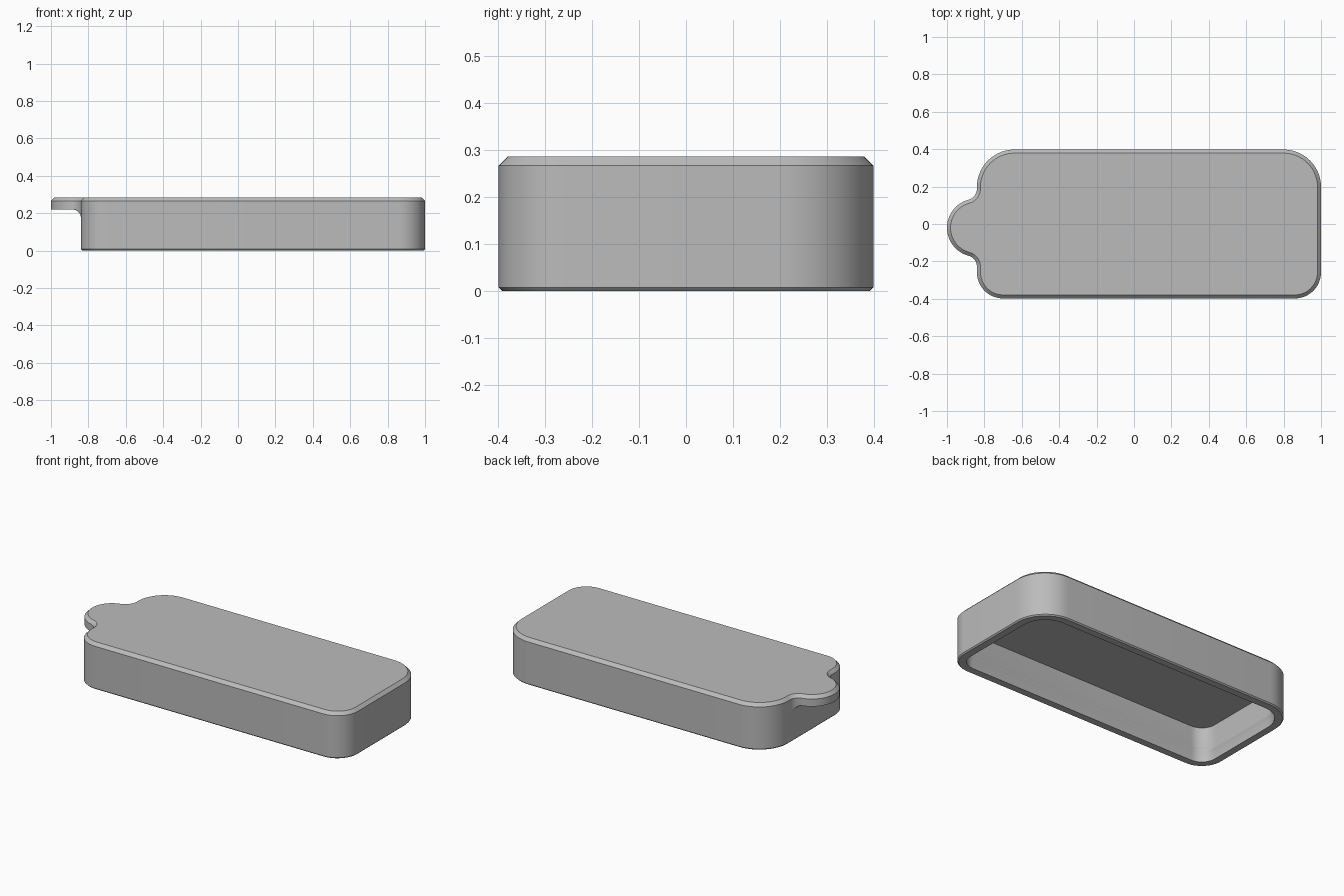
import bpy, bmesh, math
from mathutils import Vector

if "Cube" in bpy.data.objects:
    bpy.data.objects.remove(bpy.data.objects["Cube"])

LEFT, RIGHT, HALF = -0.84, 1.0, 0.398
TOP, UNDER = 0.285, 0.22          # top face, underside of the pull tab
FILLET, WALL = 0.045, 0.05


def arc(cx, cy, r, a0, a1, n):
    return [Vector((cx + r * math.cos(math.radians(a0 + (a1 - a0) * i / n)),
                    cy + r * math.sin(math.radians(a0 + (a1 - a0) * i / n)))) for i in range(n + 1)]


def full_outline():
    """Rounded rectangle with a round pull tab blended into its left end."""
    tx, ty, tr, fr = LEFT - 0.005, -0.02, 0.155, 0.06
    fx = LEFT - fr
    dy = math.sqrt((tr + fr) ** 2 - (fx - tx) ** 2)
    ang = math.degrees(math.atan2(dy, fx - tx))
    pts = arc(RIGHT - 0.2, HALF - 0.2, 0.2, 0, 90, 14)
    pts += arc(LEFT + 0.2, HALF - 0.2, 0.2, 90, 180, 14)
    pts += arc(fx, ty + dy, fr, 0, ang - 180, 10)
    pts += arc(tx, ty, tr, ang, 360 - ang, 28)[1:-1]
    pts += arc(fx, ty - dy, fr, 180 - ang, 0, 10)
    pts += arc(LEFT + 0.14, -HALF + 0.14, 0.14, 180, 270, 12)
    pts += arc(RIGHT - 0.14, -HALF + 0.14, 0.14, 270, 360, 12)
    return pts


def clamp(pts, x):
    return [Vector((max(p.x, x), p.y)) for p in pts]


def inset(pts, d):
    out = []
    for i, p in enumerate(pts):
        a = (p - pts[i - 1]).normalized()
        b = (pts[(i + 1) % len(pts)] - p).normalized()
        t = (a + b).normalized()
        out.append(p + Vector((-t.y, t.x)) * d / max(t.dot(a), 0.5))
    return out


outline = full_outline()
body = clamp(outline, LEFT)

# Rings from the cavity ceiling, down the inner wall, under the rim and up the outside
rings = [(inset(body, WALL), 0.215)]
for z, bump in ((0.09, 0), (0.08, 0.004), (0.07, 0.006), (0.06, 0.004), (0.05, 0)):
    rings.append((inset(body, WALL + bump), z))      # shallow retaining bead
rings += [(inset(body, WALL), 0.0), (inset(body, 0.007), 0.0), (body, 0.007)]
# Curved support blending the wall into the tab
for i in range(9):
    a = math.radians(90 * i / 8)
    rings.append((clamp(outline, LEFT - FILLET * (1 - math.cos(a))),
                  UNDER - FILLET * (1 - math.sin(a))))
# Tab underside, edge and chamfered top
rings += [(outline, UNDER), (outline, TOP - 0.019), (inset(outline, 0.019), TOP)]

bm = bmesh.new()
loops = [[bm.verts.new((p.x, p.y, z)) for p in pts] for pts, z in rings]
n = len(outline)
for lo, hi in zip(loops, loops[1:]):
    for i in range(n):
        j = (i + 1) % n
        bm.faces.new((lo[i], lo[j], hi[j], hi[i]))
bm.faces.new(loops[-1])
bm.faces.new(loops[0][::-1])
bmesh.ops.remove_doubles(bm, verts=bm.verts, dist=1e-5)
bmesh.ops.recalc_face_normals(bm, faces=bm.faces)
mesh = bpy.data.meshes.new("tabbed_lid")
bm.to_mesh(mesh)
bm.free()

lid = bpy.data.objects.new("tabbed_lid", mesh)
bpy.context.collection.objects.link(lid)
grey = bpy.data.materials.new("plain_grey")
grey.diffuse_color = (0.5, 0.5, 0.5, 1)
grey.use_nodes = True
grey.node_tree.nodes["Principled BSDF"].inputs["Base Color"].default_value = grey.diffuse_color
mesh.materials.append(grey)

bpy.context.view_layer.objects.active = lid
lid.select_set(True)
bpy.ops.object.shade_smooth_by_angle(angle=math.radians(25))
